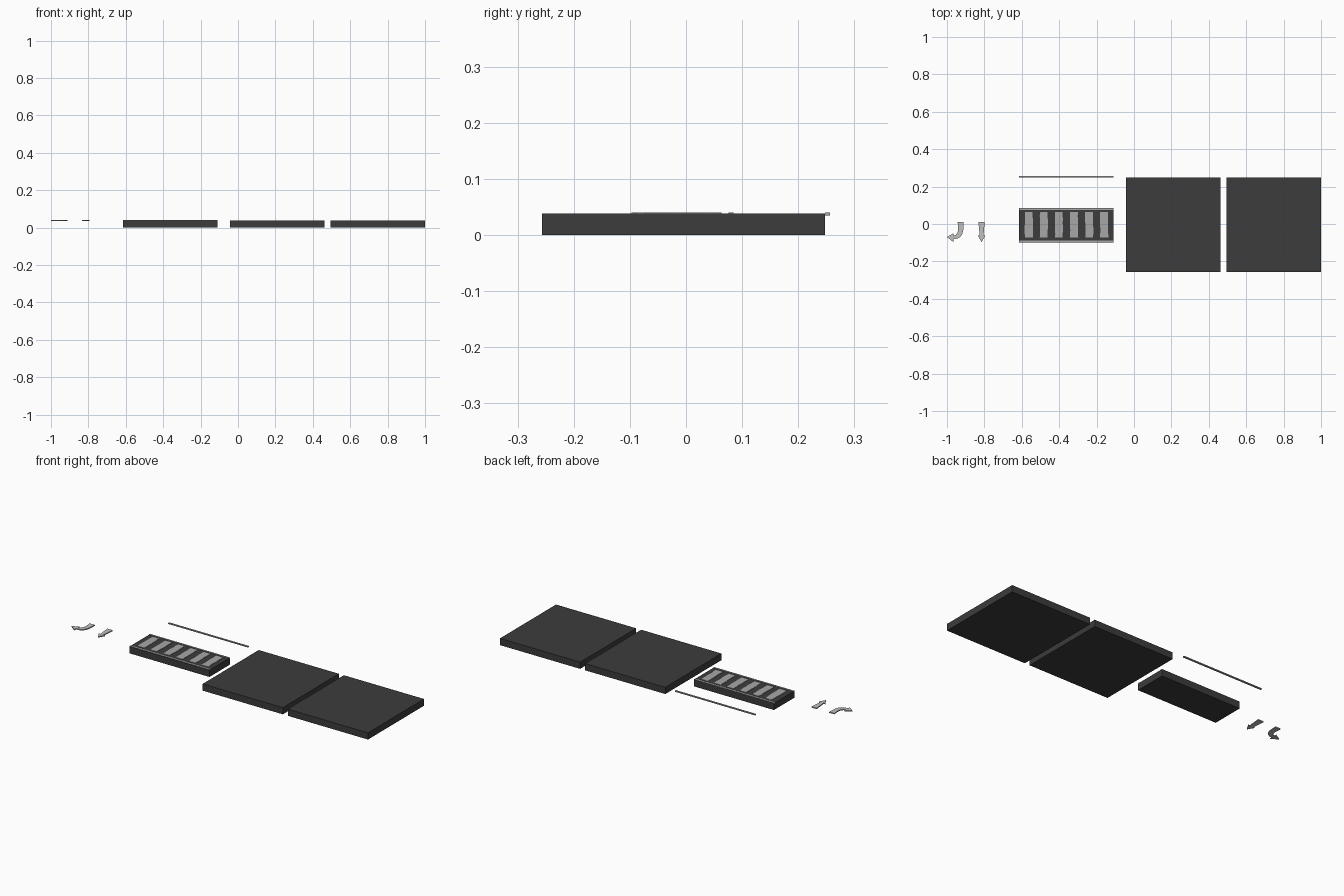
import bpy, bmesh, random

if "Cube" in bpy.data.objects:
    bpy.data.objects.remove(bpy.data.objects["Cube"])

random.seed(4)


def material(name, v):
    m = bpy.data.materials.new(name)
    m.diffuse_color = (v, v, v, 1)
    m.use_nodes = True
    m.node_tree.nodes["Principled BSDF"].inputs["Base Color"].default_value = m.diffuse_color
    return m


asphalt = material("dark asphalt", 0.045)
paint = material("worn road paint", 0.39)
bright = material("light arrow paint", 0.53)


def plate(name, outline, z0, z1, mat):
    """Extrude a flat outline from z0 up to z1."""
    bm = bmesh.new()
    face = bm.faces.new([bm.verts.new((x, y, z0)) for x, y in outline])
    ext = bmesh.ops.extrude_face_region(bm, geom=[face], use_keep_orig=True)
    for v in ext["geom"]:
        if isinstance(v, bmesh.types.BMVert):
            v.co.z = z1
    bmesh.ops.recalc_face_normals(bm, faces=bm.faces[:])
    me = bpy.data.meshes.new(name)
    bm.to_mesh(me)
    bm.free()
    me.materials.append(mat)
    ob = bpy.data.objects.new(name, me)
    bpy.context.collection.objects.link(ob)
    return ob


def rect(x0, x1, y0, y1):
    return [(x0, y0), (x1, y0), (x1, y1), (x0, y1)]


def chipped(x0, x1, y0, y1, n=7):
    """Rectangle whose long edges are slightly worn."""
    ys = [y0 + (y1 - y0) * i / n for i in range(n + 1)]
    right = [(x1 - random.uniform(0, 0.004), y) for y in ys]
    left = [(x0 + random.uniform(0, 0.004), y) for y in reversed(ys)]
    return right + left


TOP, LOW, HIGH = 0.0385, 0.0345, 0.0403

# Square road tiles
plate("road_tile_left", rect(-0.043, 0.463, -0.257, 0.248), 0, TOP, asphalt)
plate("road_tile_right", rect(0.494, 1.0, -0.257, 0.248), 0, TOP, asphalt)

# Crossing slab with edge lines and zebra bars
X0, X1 = -0.615, -0.11
plate("crossing_slab", rect(X0, X1, -0.1, 0.086), 0, TOP, asphalt)
plate("crossing_edge_back", rect(X0, X1, 0.076, 0.085), LOW, HIGH, paint)
plate("crossing_edge_front", rect(X0, X1, -0.097, -0.088), LOW, HIGH, paint)
for i in range(6):
    x = -0.562 + i * 0.0805
    plate(f"zebra_bar_{i + 1}", chipped(x - 0.023, x + 0.023, -0.073, 0.063), LOW, HIGH, paint)

# Loose road line
plate("road_line", rect(X0, X1, 0.248, 0.257), LOW, HIGH, paint)

# Straight arrow
half = [(0.017, 0.011), (0.010, -0.062), (0.020, -0.062)]
pts = [(-0.815 + x, y) for x, y in half] + [(-0.815, -0.097)]
pts += [(-0.815 - x, y) for x, y in reversed(half)]
plate("straight_arrow", pts, LOW, HIGH, bright)

# Turn arrow
plate("turn_arrow", [
    (-0.911, 0.011), (-0.913, -0.035), (-0.920, -0.058), (-0.932, -0.072),
    (-0.948, -0.079), (-0.966, -0.080), (-0.966, -0.096), (-1.0, -0.070),
    (-0.966, -0.050), (-0.966, -0.062), (-0.953, -0.058), (-0.944, -0.046),
    (-0.940, -0.030), (-0.943, 0.011)], LOW, HIGH, bright)
